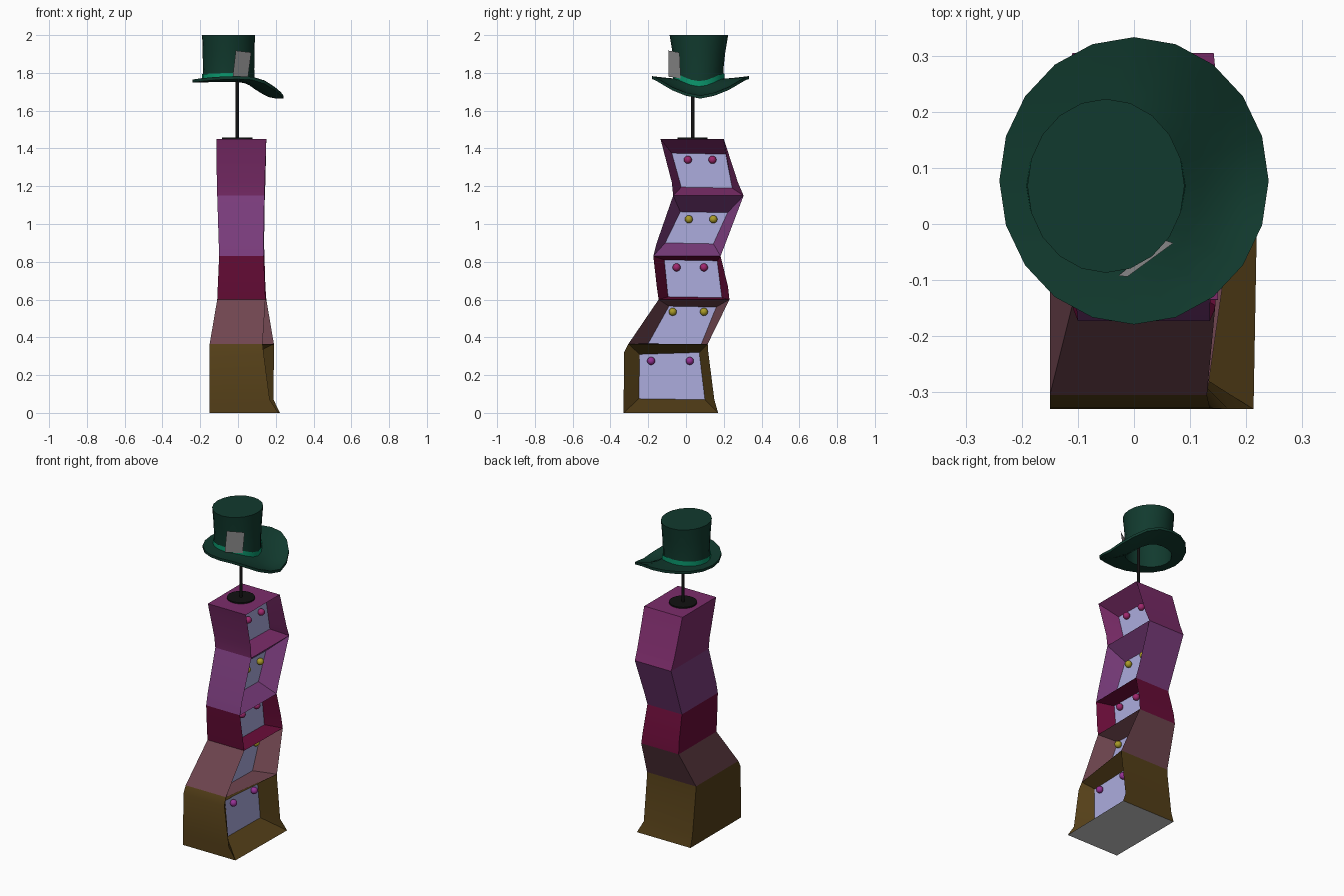
import bpy, bmesh, math
from mathutils import Vector

if "Cube" in bpy.data.objects:
    bpy.data.objects.remove(bpy.data.objects["Cube"])


def mat(name, r, g, b):
    m = bpy.data.materials.new(name)
    m.diffuse_color = [((c / 255 + 0.055) / 1.055) ** 2.4 for c in (r, g, b)] + [1]
    m.use_nodes = True
    m.node_tree.nodes["Principled BSDF"].inputs["Base Color"].default_value = m.diffuse_color
    return m


def obj(name, verts, faces, m=None, smooth=None):
    me = bpy.data.meshes.new(name)
    me.from_pydata([tuple(v) for v in verts], [], faces)
    bm = bmesh.new()
    bm.from_mesh(me)
    bmesh.ops.remove_doubles(bm, verts=bm.verts, dist=1e-5)
    bmesh.ops.recalc_face_normals(bm, faces=bm.faces)
    bm.to_mesh(me)
    bm.free()
    o = bpy.data.objects.new(name, me)
    bpy.context.collection.objects.link(o)
    if m:
        me.materials.append(m)
    if smooth:
        bpy.context.view_layer.objects.active = o
        bpy.ops.object.select_all(action='DESELECT')
        o.select_set(True)
        bpy.ops.object.shade_smooth_by_angle(angle=math.radians(smooth))
    return o


def rings(name, loops, m, cap_first=False, cap_last=False, smooth=40):
    n = len(loops[0])
    verts = [v for l in loops for v in l]
    faces = [(k * n + i, k * n + (i + 1) % n, (k + 1) * n + (i + 1) % n, (k + 1) * n + i)
             for k in range(len(loops) - 1) for i in range(n)]
    if cap_first:
        faces.append(tuple(range(n))[::-1])
    if cap_last:
        faces.append(tuple(range((len(loops) - 1) * n, len(loops) * n)))
    return obj(name, verts, faces, m, smooth)


def row(z, xl, xf, xb, yf, yb):
    # corners: front left, front right, back right, back left
    return [Vector((xl, yf, z)), Vector((xf, yf, z)), Vector((xb, yb, z)), Vector((xl, yb, z))]


lavender = mat("lavender", 172, 172, 222)
knob_mats = [mat("plum_knob", 150, 50, 150), mat("yellow_knob", 170, 155, 40),
             mat("pink_knob", 160, 40, 110)]

# Crooked cabinet: rows shared between neighbouring sections
r0 = row(0, -.15, .213, .222, -.33, .17)
r0b = row(.07, -.15, .168, .188, -.33, .15)
r0c = row(.32, -.15, .135, .19, -.328, .118)
r1 = row(.365, -.15, .13, .19, -.305, .115)
r2 = row(.60, -.11, .145, .15, -.145, .23)
r2b = row(.67, -.107, .143, .145, -.155, .222)
r3 = row(.83, -.10, .135, .14, -.173, .183)
r3b = row(.90, -.102, .135, .138, -.155, .21)
r4 = row(1.15, -.11, .14, .142, -.068, .305)
r4b = row(1.22, -.112, .142, .145, -.075, .275)
r5 = row(1.45, -.115, .15, .15, -.135, .20)

# name, colour, rows, panel depth x, panel corners (y, z) anticlockwise, knobs
sections = [
    ("bottom", (84, 63, 24), [r0, r0b, r0c, r1], .085,
     [(-.25, .075), (.10, .07), (.07, .32), (-.245, .31)], (-.185, .02, .275, 0)),
    ("lower", (112, 70, 80), [r1, r2], .045,
     [(-.20, .367), (.08, .362), (.16, .56), (-.09, .565)], (-.07, .095, .535, 1)),
    ("middle", (105, 12, 56), [r2, r2b, r3], .05,
     [(-.095, .615), (.19, .61), (.165, .805), (-.115, .81)], (-.05, .095, .77, 2)),
    ("upper", (122, 60, 124), [r3, r3b, r4], .04,
     [(-.11, .90), (.145, .895), (.22, 1.06), (-.03, 1.065)], (.015, .145, 1.025, 1)),
    ("top", (124, 44, 106), [r4, r4b, r5], .05,
     [(-.025, 1.195), (.245, 1.19), (.21, 1.37), (-.075, 1.375)], (.01, .14, 1.34, 2)),
]

for name, col, rows, px, pc, (ka, kb, kz, km) in sections:
    bl, br, tr, tl = [Vector((px, y, z)) for y, z in pc]
    verts, faces = [], []

    def poly(*ps):
        faces.append(tuple(range(len(verts), len(verts) + len(ps))))
        verts.extend(ps)

    z0, z1 = rows[0][0].z, rows[-1][0].z
    inner = [(bl.lerp(tl, t), br.lerp(tr, t)) for t in ((r[0].z - z0) / (z1 - z0) for r in rows)]
    for a, b, (al, ar), (bl2, br2) in zip(rows, rows[1:], inner, inner[1:]):
        poly(a[0], a[1], b[1], b[0])          # front
        poly(a[2], a[3], b[3], b[2])          # back
        poly(a[3], a[0], b[0], b[3])          # left
        poly(a[1], al, bl2, b[1])             # sloping drawer surround
        poly(ar, a[2], b[2], br2)
    poly(rows[0][1], rows[0][2], br, bl)
    poly(tl, tr, rows[-1][2], rows[-1][1])
    if name == "top":
        poly(*rows[-1])
    obj(name + "_section", verts, faces, mat(name + "_paint", *col), 30)
    obj(name + "_drawer_front", [bl, br, tr, tl], [(0, 1, 2, 3)], lavender)
    for i, y in enumerate((ka, kb)):
        bpy.ops.mesh.primitive_uv_sphere_add(segments=12, ring_count=8, radius=.021,
                                             location=(px + .014, y, kz))
        k = bpy.context.object
        k.name = f"{name}_knob_{i + 1}"
        k.data.materials.append(knob_mats[km])
        bpy.ops.object.shade_smooth()

obj("cabinet_underside", r0, [(3, 2, 1, 0)])

# Hat stand
black = mat("black", 18, 18, 18)
for name, r, za, zb in (("stand_foot", .08, 1.448, 1.458), ("stand_pole", .009, 1.45, 1.93)):
    bpy.ops.mesh.primitive_cylinder_add(vertices=20, radius=r, depth=zb - za,
                                        location=(-.004, .035, (za + zb) / 2))
    bpy.context.object.name = name
    bpy.context.object.data.materials.append(black)
    bpy.ops.object.shade_smooth_by_angle()

# Hat
green = mat("dark_green", 17, 58, 46)
mint = mat("mint", 10, 150, 108)
N = 20


def brim_z(x, y):
    # flat on the left, drooping in the middle of the right side
    t = min(max(x / .2, 0), 1)
    s = t * t * (3 - 2 * t)
    v = min(abs(y - .075) / .255, 1)
    return 1.757 + .018 * v * v - .085 * s * (1 - v ** 1.5)


def oval(cx, cy, rx, ry, z=None, dz=0):
    pts = []
    for i in range(N):
        a = 2 * math.pi * i / N
        x, y = cx + rx * math.cos(a), cy + ry * math.sin(a)
        pts.append((x, y, brim_z(x, y) + dz if z is None else z))
    return pts


def brim_loop(t, dz):
    # blends from the crown's foot (t=0) to the rim (t=1)
    return oval(-.05 + .05 * t, .068 + .009 * t, .135 + .105 * t, .128 + .128 * t, dz=dz)


steps = [0, .25, .5, .75, 1]
brim = [brim_loop(t, .008) for t in steps] + [brim_loop(t, -.008) for t in reversed(steps)]
rings("hat_brim", brim + [brim[0]], green, smooth=60)
rings("hat_crown", [oval(-.05, .068, .137, .129), oval(-.05, .068, .136, .13, 1.82),
                    oval(-.05, .068, .137, .14, 1.91), oval(-.05, .068, .14, .155, 2.0)],
      green, cap_last=True)
rings("hat_band", [oval(-.05, .068, .142, .136, dz=0), oval(-.05, .068, .141, .135, dz=.036)], mint)

# Card tucked in the band
obj("hat_card", [(-.028, -.092, 1.78), (.052, -.028, 1.77), (.07, -.034, 1.908), (-.012, -.094, 1.918)],
    [(0, 1, 2, 3)], mat("card_grey", 150, 150, 150))
